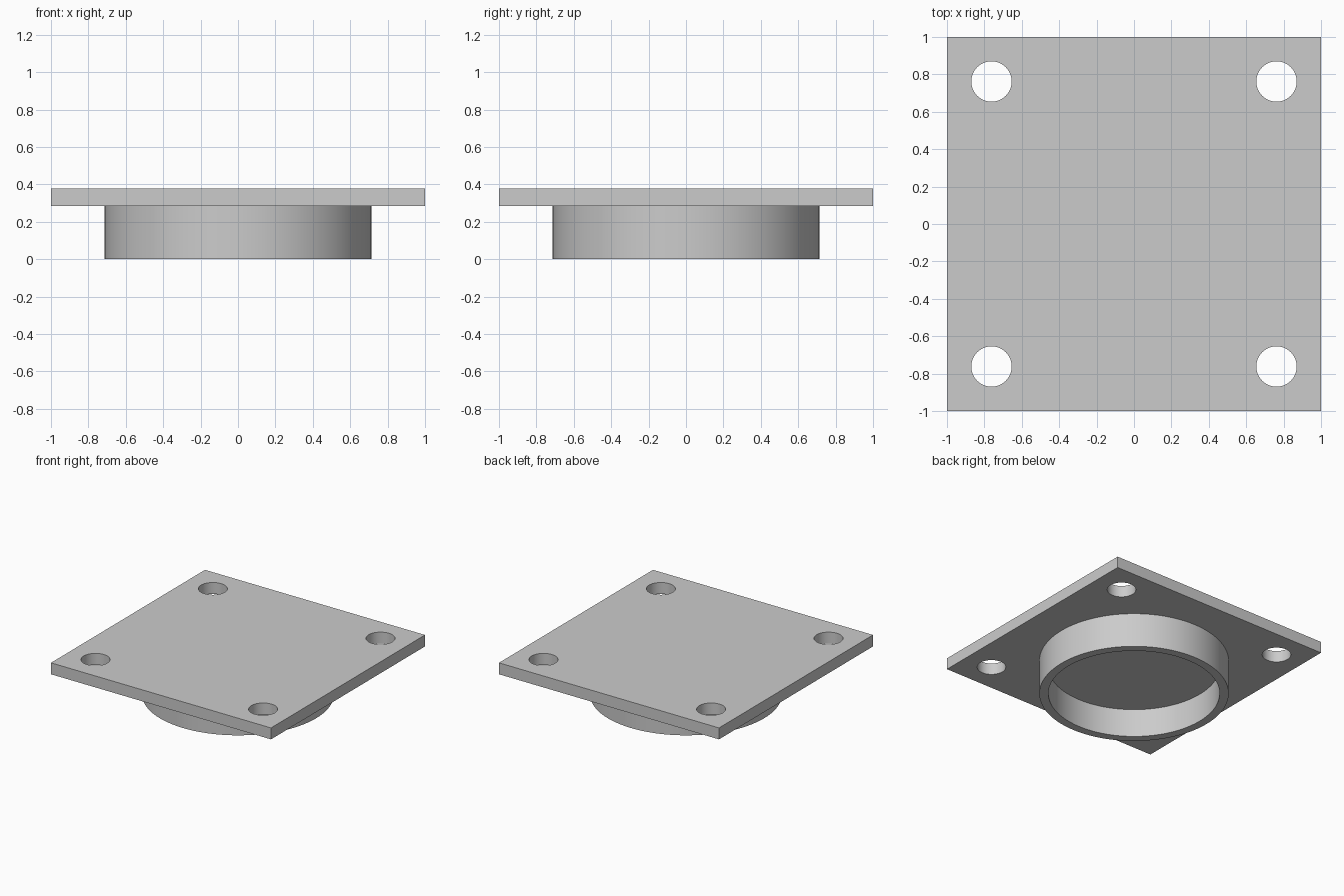
import bpy
import math

if "Cube" in bpy.data.objects:
    bpy.data.objects.remove(bpy.data.objects["Cube"])

TOP, UNDERSIDE = 0.378, 0.284      # plate faces
BOSS_R, BORE_R = 0.713, 0.645      # round collar
BORE_DEPTH = 0.233
HOLE_R, HOLE_POS = 0.108, 0.762    # corner bolt holes


def cylinder(name, radius, z0, z1, x=0, y=0, sides=96):
    bpy.ops.mesh.primitive_cylinder_add(vertices=sides, radius=radius, depth=z1 - z0,
                                        location=(x, y, (z0 + z1) / 2))
    ob = bpy.context.object
    ob.name = name
    return ob


def combine(body, tool, operation):
    mod = body.modifiers.new(tool.name, 'BOOLEAN')
    mod.operation = operation
    mod.solver = 'EXACT'
    mod.object = tool
    bpy.context.view_layer.objects.active = body
    bpy.ops.object.modifier_apply(modifier=mod.name)
    bpy.data.objects.remove(tool, do_unlink=True)


# Square plate
bpy.ops.mesh.primitive_cube_add(size=1, location=(0, 0, (TOP + UNDERSIDE) / 2))
plate = bpy.context.object
plate.name = "flange_plate"
plate.scale = (2, 2, TOP - UNDERSIDE)
bpy.ops.object.transform_apply(location=True, rotation=False, scale=True)

# Round collar under the plate, with a blind bore from below
combine(plate, cylinder("collar", BOSS_R, 0, (TOP + UNDERSIDE) / 2), 'UNION')
combine(plate, cylinder("bore_cutter", BORE_R, -0.1, BORE_DEPTH), 'DIFFERENCE')

# Corner bolt holes
for sx in (-1, 1):
    for sy in (-1, 1):
        hole = cylinder("hole_cutter", HOLE_R, 0.15, 0.5,
                        sx * HOLE_POS, sy * HOLE_POS, 48)
        combine(plate, hole, 'DIFFERENCE')

# Single grey finish
grey = bpy.data.materials.new("light_grey")
grey.diffuse_color = (0.6, 0.6, 0.6, 1)
grey.use_nodes = True
grey.node_tree.nodes["Principled BSDF"].inputs["Base Color"].default_value = grey.diffuse_color
plate.data.materials.clear()
plate.data.materials.append(grey)
for poly in plate.data.polygons:
    poly.material_index = 0

# Smooth round walls, crisp rims
bpy.ops.object.select_all(action='DESELECT')
plate.select_set(True)
bpy.context.view_layer.objects.active = plate
bpy.ops.object.shade_smooth_by_angle(angle=math.radians(30))
